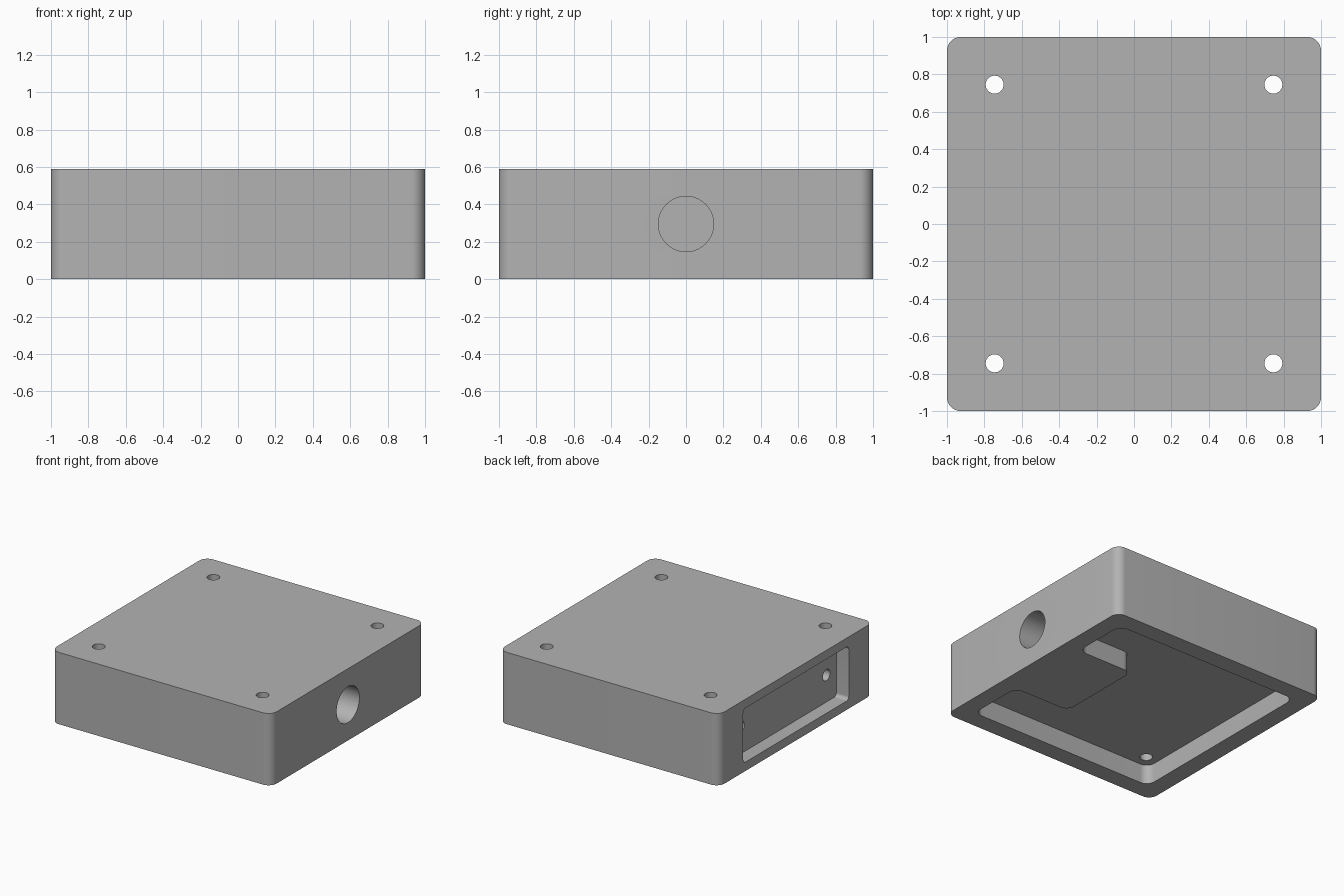
import bpy
import bmesh
import math
from mathutils import Matrix

cube = bpy.data.objects.get("Cube")
if cube:
    bpy.data.objects.remove(cube, do_unlink=True)

HEIGHT = 0.59
MID = HEIGHT / 2
FILLET = 0.074

grey = bpy.data.materials.new("plain_grey")
grey.use_nodes = True
grey.diffuse_color = (0.45, 0.45, 0.45, 1)
grey.node_tree.nodes["Principled BSDF"].inputs["Base Color"].default_value = grey.diffuse_color


def add_object(name, bm):
    bmesh.ops.recalc_face_normals(bm, faces=bm.faces)
    mesh = bpy.data.meshes.new(name)
    bm.to_mesh(mesh)
    bm.free()
    mesh.materials.append(grey)
    obj = bpy.data.objects.new(name, mesh)
    bpy.context.collection.objects.link(obj)
    return obj


def prism(name, profile, low, high, radius, turn=Matrix()):
    """Extrude a flat profile along z, round its upright edges, then place it."""
    bm = bmesh.new()
    face = bm.faces.new([bm.verts.new((x, y, low)) for x, y in profile])
    new = bmesh.ops.extrude_face_region(bm, geom=[face])["geom"]
    verts = [v for v in new if isinstance(v, bmesh.types.BMVert)]
    bmesh.ops.translate(bm, verts=verts, vec=(0, 0, high - low))
    upright = [e for e in bm.edges if abs(e.verts[0].co.z - e.verts[1].co.z) > 1e-4]
    bmesh.ops.bevel(bm, geom=upright, offset=radius, segments=10,
                    profile=0.5, affect='EDGES')
    bm.transform(turn)
    return add_object(name, bm)


def rectangle(w, h):
    return [(-w, -h), (w, -h), (w, h), (-w, h)]


def drill(name, radius, length, turn):
    bm = bmesh.new()
    bmesh.ops.create_cone(bm, cap_ends=True, segments=48, radius1=radius,
                          radius2=radius, depth=length, matrix=turn)
    return add_object(name, bm)


along_x = Matrix.Rotation(math.pi / 2, 4, 'Y')

# Solid housing with rounded upright corners
housing = prism("housing", rectangle(1, 1), 0, HEIGHT, FILLET)

# Underside recess, leaving a block around the side bore
W, BX, BY = 0.852, 0.34, 0.372
recess = [(-W, -W), (W, -W), (W, -BY), (BX, -BY),
          (BX, BY), (W, BY), (W, W), (-W, W)]
cutters = [prism("underside_recess", recess, -0.1, 0.16, FILLET)]

# Shallow side window on -x
cutters.append(prism("side_window", rectangle(0.222, 0.685), -0.1, 0.113, 0.03,
                     Matrix.Translation((-1, 0, MID)) @ along_x))

# Round bore on +x
cutters.append(drill("side_bore", 0.148, 0.9,
                     Matrix.Translation((0.95, 0, MID)) @ along_x))

# Vertical bolt holes and small holes in the side window
for sy in (-1, 1):
    for sx in (-1, 1):
        cutters.append(drill("bolt_hole", 0.048, 2,
                             Matrix.Translation((sx * 0.745, sy * 0.745, 0))))
    cutters.append(drill("window_hole", 0.046, 0.6,
                         Matrix.Translation((-0.8, sy * 0.556, MID)) @ along_x))

for cutter in cutters:
    cutter.hide_render = True
    cut = housing.modifiers.new(cutter.name, 'BOOLEAN')
    cut.operation = 'DIFFERENCE'
    cut.solver = 'EXACT'
    cut.object = cutter

# Bake the cuts and remove the cutters
bpy.context.view_layer.update()
result = housing.evaluated_get(bpy.context.evaluated_depsgraph_get())
baked = bpy.data.meshes.new_from_object(result)
housing.modifiers.clear()
housing.data = baked
for cutter in cutters:
    bpy.data.objects.remove(cutter, do_unlink=True)

bpy.ops.object.select_all(action='DESELECT')
housing.select_set(True)
bpy.context.view_layer.objects.active = housing
bpy.ops.object.shade_smooth_by_angle(angle=math.radians(30))
